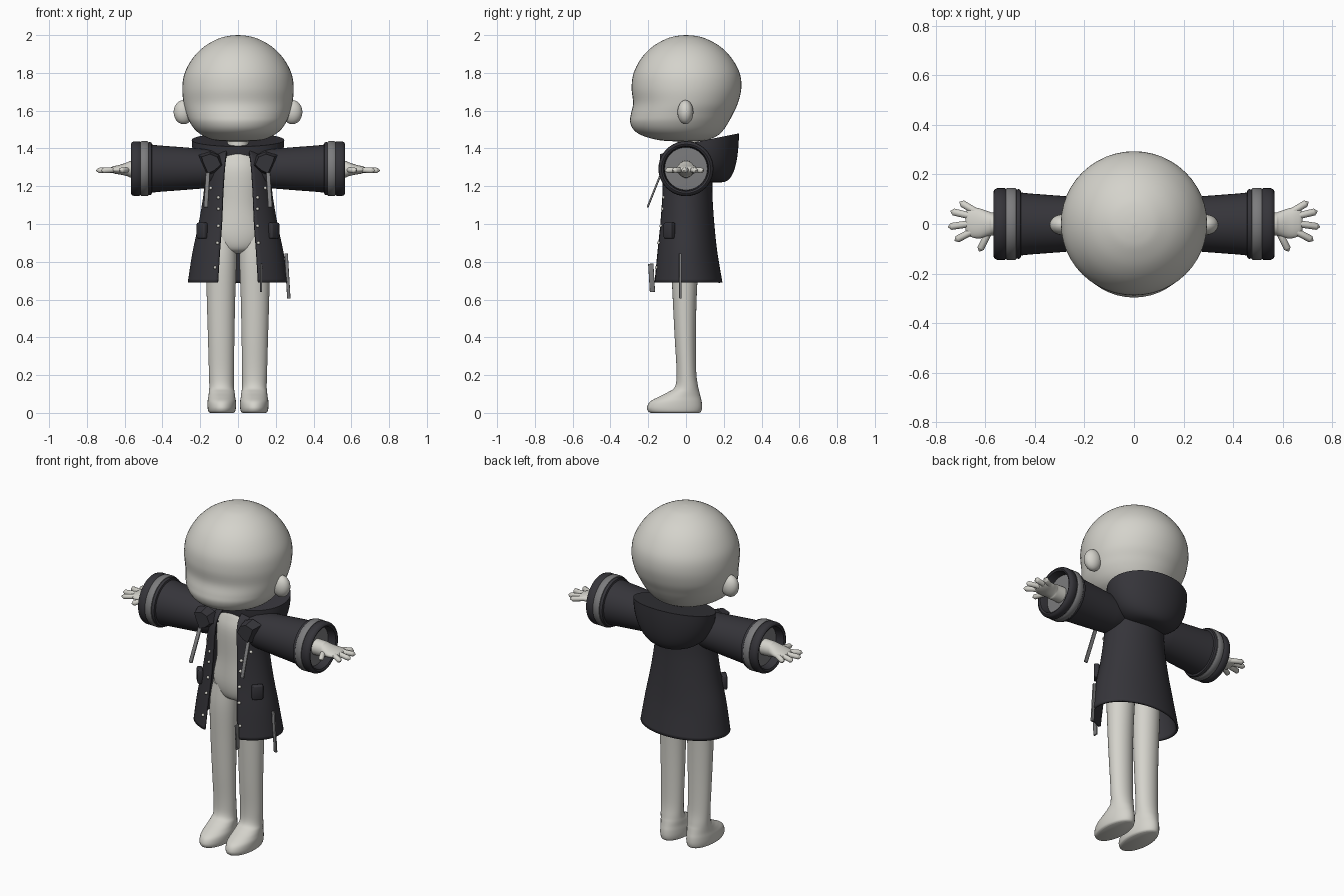
import bpy, bmesh, math
from mathutils import Vector, Euler

if "Cube" in bpy.data.objects:
    bpy.data.objects.remove(bpy.data.objects["Cube"])


def material(name, rgb):
    m = bpy.data.materials.new(name)
    m.diffuse_color = (*rgb, 1)
    m.use_nodes = True
    m.node_tree.nodes["Principled BSDF"].inputs["Base Color"].default_value = m.diffuse_color
    return m


SKIN = material("pale_clay", (0.66, 0.65, 0.60))
DARK = material("charcoal_cloth", (0.036, 0.035, 0.042))
GREY = material("grey_trim", (0.20, 0.20, 0.205))


def finish(name, bm, mat, mirror=False, angle=45):
    bmesh.ops.recalc_face_normals(bm, faces=bm.faces[:])
    me = bpy.data.meshes.new(name)
    bm.to_mesh(me)
    bm.free()
    me.materials.append(mat)
    me.shade_smooth()
    me.set_sharp_from_angle(angle=math.radians(angle))
    ob = bpy.data.objects.new(name, me)
    bpy.context.collection.objects.link(ob)
    if mirror:
        ob.modifiers.new("mirror", 'MIRROR').use_mirror_merge = False
    return ob


def grid(name, rows, mat, closed=True, caps=True, mirror=False, angle=45):
    """Skin a list of point rows."""
    bm = bmesh.new()
    vs = [[bm.verts.new(p) for p in r] for r in rows]
    n = len(vs[0])
    for a, b in zip(vs, vs[1:]):
        for i in range(n if closed else n - 1):
            j = (i + 1) % n
            bm.faces.new((a[i], a[j], b[j], b[i]))
    if closed and caps:
        bm.faces.new(vs[0])
        bm.faces.new(vs[-1])
    return finish(name, bm, mat, mirror, angle)


def smooth_keys(keys, n=5):
    """Catmull-Rom through key tuples."""
    out = []
    for i in range(len(keys) - 1):
        p0, p1 = keys[max(i - 1, 0)], keys[i]
        p2, p3 = keys[i + 1], keys[min(i + 2, len(keys) - 1)]
        for k in range(n):
            t = k / n
            out.append([0.5 * (2 * b + (c - a) * t + (2 * a - 5 * b + 4 * c - d) * t * t
                               + (3 * b - a - 3 * c + d) * t ** 3)
                        for a, b, c, d in zip(p0, p1, p2, p3)])
    return out + [list(keys[-1])]


def ring(axis, t, c1, c2, r1, r2, n):
    pts = []
    for i in range(n):
        a = 2 * math.pi * i / n
        u, v = c1 + r1 * math.cos(a), c2 + r2 * math.sin(a)
        pts.append((u, v, t) if axis == 'z' else (t, u, v))
    return pts


def loft(name, axis, keys, mat, mirror=False, n=32, steps=5):
    ks = smooth_keys(keys, steps) if steps else keys
    return grid(name, [ring(axis, *k, n) for k in ks], mat, mirror=mirror)


def ball(name, loc, size, mat, mirror=False, seg=24):
    bm = bmesh.new()
    bmesh.ops.create_uvsphere(bm, u_segments=seg, v_segments=seg // 2, radius=1)
    for v in bm.verts:
        v.co = Vector([c * s for c, s in zip(v.co, size)]) + Vector(loc)
    return finish(name, bm, mat, mirror)


def box(name, loc, size, rot, mat, mirror=False, bevel=0.004):
    bm = bmesh.new()
    bmesh.ops.create_cube(bm, size=1)
    m = Euler(rot).to_matrix()
    for v in bm.verts:
        v.co = m @ Vector([c * s for c, s in zip(v.co, size)]) + Vector(loc)
    bmesh.ops.bevel(bm, geom=bm.edges[:], offset=bevel, segments=2, affect='EDGES', profile=0.5)
    return finish(name, bm, mat, mirror)


def capsule(name, p, q, r, mat, mirror=False):
    p, q = Vector(p), Vector(q)
    d = (q - p).normalized()
    u = d.orthogonal().normalized()
    w = d.cross(u)
    rows = []
    prof = [(0, 1)] + [(1, math.cos(k * math.pi / 10)) for k in range(5)] + [(1, 0.1)]
    for k, (f, s) in enumerate(prof):
        c = p if f == 0 else q - d * r * math.sqrt(max(0, s * s)) 
        rows.append([c + (u * math.cos(a) + w * math.sin(a)) * r * s
                     for a in [2 * math.pi * i / 12 for i in range(12)]])
    return grid(name, rows, mat, mirror=mirror)


def front_back(keys):
    """(z, x centre, front y, back y, half width) to ring keys."""
    return [(z, x, (f + b) / 2, w, (b - f) / 2) for z, x, f, b, w in keys]


# Head: round skull with a shallow brow dip and a fuller chin
loft("head", 'z', front_back([
    (1.438, 0, -.07, .06, .06), (1.445, 0, -.15, .115, .13), (1.47, 0, -.235, .17, .19),
    (1.50, 0, -.278, .20, .228), (1.54, 0, -.296, .226, .256), (1.58, 0, -.292, .247, .272),
    (1.64, 0, -.28, .275, .288), (1.72, 0, -.288, .293, .295), (1.80, 0, -.277, .284, .282),
    (1.88, 0, -.235, .24, .238), (1.94, 0, -.176, .18, .178), (1.98, 0, -.105, .108, .107),
    (1.995, 0, -.052, .055, .054), (2.0, 0, -.004, .004, .004)]), SKIN, n=48)
ball("ear", (.288, -.003, 1.592), (.053, .042, .064), SKIN, True)

# Body and legs
loft("torso", 'z', [(.845, 0, 0, .03, .03), (.87, 0, 0, .11, .07), (.95, 0, 0, .15, .088),
                    (1.1, 0, 0, .125, .086), (1.27, 0, 0, .13, .09), (1.35, 0, .005, .11, .075),
                    (1.40, 0, .01, .06, .058), (1.50, 0, .01, .055, .055)], SKIN)
loft("leg", 'z', front_back([
    (0.0, .086, -.185, .07, .062), (.008, .086, -.2, .08, .071), (.03, .086, -.206, .085, .075),
    (.06, .086, -.19, .083, .075), (.085, .086, -.145, .077, .071), (.11, .086, -.095, .071, .068),
    (.14, .087, -.058, .064, .065), (.22, .088, -.05, .054, .066), (.4, .089, -.06, .052, .07),
    (.6, .09, -.07, .056, .075), (.8, .088, -.078, .066, .08), (.93, .08, -.07, .07, .07)]),
    SKIN, True)

# Arms, palms and spread fingers
loft("arm", 'x', [(.1, 0, 1.29, .05, .05), (.35, 0, 1.29, .047, .047), (.55, 0, 1.29, .045, .045),
                  (.585, 0, 1.29, .05, .037), (.62, .002, 1.288, .06, .027),
                  (.65, .006, 1.287, .061, .021), (.672, .008, 1.287, .05, .014),
                  (.68, .008, 1.287, .03, .006)], SKIN, True)
FINGERS = [((.63, .045), (.705, .09)), ((.65, .03), (.742, .052)), ((.65, .003), (.752, -.012)),
           ((.645, -.025), (.725, -.068)), ((.585, -.03), (.625, -.112))]
for i, (a, b) in enumerate(FINGERS):
    capsule(f"finger_{i + 1}", (*a, 1.287), (*b, 1.283), .0145, SKIN, True)

# Coat body: flared shell, open down the front; keys are z, y centre, rx, ry, half gap
COAT = smooth_keys([(.69, .005, .26, .182, .107), (.85, 0, .235, .16, .097),
                    (1.0, 0, .203, .144, .086), (1.15, 0, .178, .134, .08),
                    (1.28, .002, .165, .13, .072), (1.35, .005, .13, .115, .065),
                    (1.385, .01, .085, .085, .06)], 6)
rows = []
for z, cy, rx, ry, gap in COAT:
    a0 = math.asin(gap / rx)
    rows.append([(rx * math.sin(a), cy - ry * math.cos(a), z)
                 for a in [a0 + (2 * math.pi - 2 * a0) * i / 56 for i in range(57)]])
coat = grid("coat_body", rows, DARK, closed=False)
shell = coat.modifiers.new("thickness", 'SOLIDIFY')
shell.thickness, shell.offset = .012, 0


def coat_front(x, z):
    _, cy, rx, ry, _ = min(COAT, key=lambda k: abs(k[0] - z))
    return cy - ry * math.sqrt(1 - (x / rx) ** 2)


# Sleeves: hollow at the end with a rolled cuff and trim band
Z = 1.293
sleeve = [(.10, .085), (.14, .1), (.2, .106), (.3, .114), (.42, .123), (.455, .127), (.458, .137),
          (.466, .141), (.476, .138), (.515, .138), (.522, .145), (.55, .145), (.562, .14),
          (.567, .13), (.562, .12), (.54, .115), (.46, .108), (.38, .09), (.37, .03)]
loft("sleeve", 'x', [(x, 0, Z, r, r) for x, r in sleeve], DARK, True, 40, 0)
loft("cuff_band", 'x', [(x, 0, Z, r, r) for x, r in
     [(.474, .13), (.475, .142), (.48, .146), (.51, .146), (.516, .142), (.517, .13)]],
     GREY, True, 40, 0)


# Hood hanging at the back, with lighter lining
def hood_rows(k):
    out = []
    for j in range(13):
        t = j / 12 * math.pi / 2 * .99
        s, d, row = math.cos(t) ** .65, math.sin(t), []
        f = 1 - (1 - k) * d ** .5
        for i in range(48):
            a = 2 * math.pi * i / 48
            rz = 1.41 + .07 * (1 + math.cos(a)) / 2
            x, y = .245 * math.sin(a), .108 + .172 * math.cos(a)
            row.append((x * s * f, .175 + (y - .175) * s * f, rz - (rz - 1.22) * d * f))
        out.append(row)
    return out


grid("hood", hood_rows(1), DARK)
grid("hood_lining", hood_rows(.94), GREY)

# Folded front ends of the hood
bm = bmesh.new()
outline = [(.075, 1.31), (.10, 1.365), (.15, 1.385), (.21, 1.365), (.20, 1.33), (.165, 1.25), (.12, 1.27)]
base = [bm.verts.new((x, -.075, z)) for x, z in outline]
tip = [bm.verts.new((.14 + (x - .14) * .75, -.138, 1.325 + (z - 1.325) * .75)) for x, z in outline]
bm.faces.new(base)
bm.faces.new(tip)
for i in range(len(outline)):
    j = (i + 1) % len(outline)
    bm.faces.new((base[i], base[j], tip[j], tip[i]))
finish("hood_front_fold", bm, DARK, True, 30)

# Hanging ties, pockets and hem straps
box("hood_tie", (.165, -.167, 1.18), (.022, .01, .2), (-.38, -.06, 0), GREY, True, .003)
box("pocket_flap", (.19, -.088, .965), (.062, .03, .085), (0, 0, .85), DARK, True, .008)
box("side_strap", (.262, -.03, .725), (.018, .012, .24), (0, -.06, 0), GREY, False, .003)
box("front_strap", (.122, -.182, .715), (.01, .028, .15), (.06, 0, 0), GREY, False, .003)

# Studs along both coat edges
for i, z in enumerate((1.19, 1.14, 1.08, .99, .90, .77)):
    x = .092 + .1 * max(0, .95 - z) + (.04 if i == 0 else 0)
    x += .012
    ball(f"stud_{i + 1}", (x, coat_front(x, z) - .009, z), (.009, .009, .009), SKIN, True, 12)
